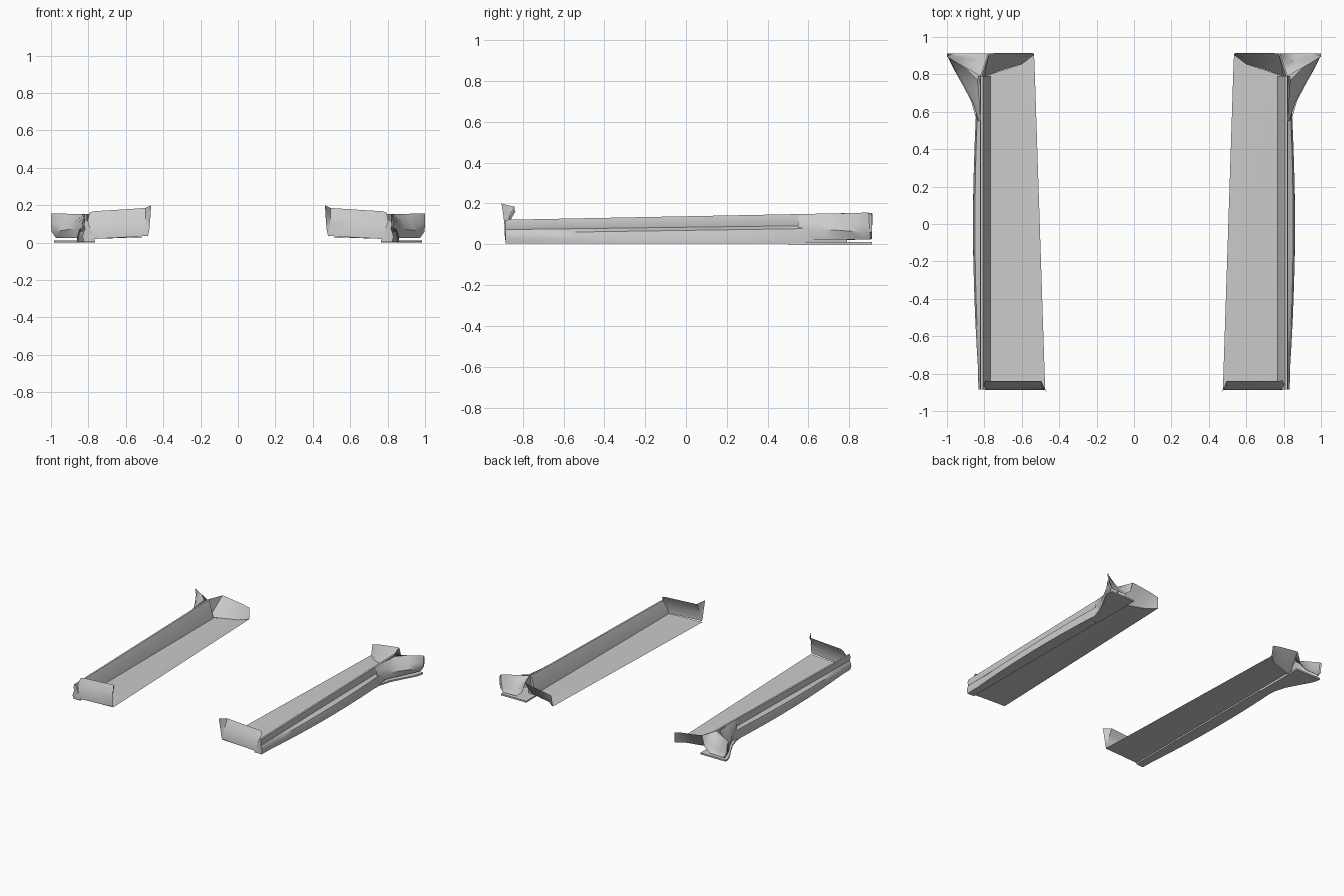
import bpy
import bmesh
from mathutils import Vector

cube = bpy.data.objects.get("Cube")
if cube:
    bpy.data.objects.remove(cube, do_unlink=True)

grey = bpy.data.materials.new("satin grey")
grey.use_nodes = True
colour = (0.6, 0.6, 0.6, 1)
grey.diffuse_color = colour
grey.node_tree.nodes["Principled BSDF"].inputs["Base Color"].default_value = colour


def loft(name, rows, facing, closed=False):
    """Skin equal-length rows of points, turn towards facing and mirror across x."""
    bm = bmesh.new()
    grid = [[bm.verts.new(p) for p in row] for row in rows]
    for a, b in zip(grid, grid[1:]):
        n = len(a)
        for i in range(n if closed else n - 1):
            j = (i + 1) % n
            bm.faces.new((a[i], a[j], b[j], b[i]))
    if closed:
        bm.faces.new(grid[0])
        bm.faces.new(grid[-1])
    bmesh.ops.remove_doubles(bm, verts=bm.verts, dist=0.0005)
    bmesh.ops.recalc_face_normals(bm, faces=bm.faces)
    if not closed:
        total = sum((f.normal * f.calc_area() for f in bm.faces), Vector())
        if total.dot(Vector(facing)) < 0:
            bmesh.ops.reverse_faces(bm, faces=bm.faces)
    mesh = bpy.data.meshes.new(name)
    bm.to_mesh(mesh)
    bm.free()
    mesh.materials.append(grey)
    obj = bpy.data.objects.new(name, mesh)
    bpy.context.collection.objects.link(obj)
    obj.modifiers.new("Mirror", "MIRROR").use_mirror_merge = False
    bpy.ops.object.select_all(action="DESELECT")
    obj.select_set(True)
    bpy.context.view_layer.objects.active = obj
    bpy.ops.object.shade_smooth_by_angle(angle=0.6)
    return obj


def top_z(y):
    return 0.12 + (y + 0.89) * 0.0195


def lerp(a, b, t):
    return Vector(a).lerp(Vector(b), t)


# Flat floor panel with a slightly tapered inner edge
loft("floor_panel", [
    [(0.475, -0.885, 0.03), (0.77, -0.885, 0.02)],
    [(0.532, 0.86, 0.03), (0.77, 0.80, 0.02)],
    [(0.535, 0.91, 0.03), (0.60, 0.855, 0.026)],
], (0, 0, 1))

# Long sill: hollowed outer side, bulging lower lip, leaning inner wall
sill = []
steps = 14
for k in range(steps + 1):
    y = -0.885 + 1.675 * k / steps
    t = top_z(y)
    bulge = 0.035 * max(0, 1 - (y / 0.8) ** 2)
    sweep = max(0, (y + 0.885) / 1.675)
    sill.append([(x, y, z) for x, z in (
        (0.765, 0.006), (0.768, 0.02), (0.80, t - 0.012), (0.806, t), (0.82, t),
        (0.824, t - 0.025), (0.818, 0.072 + 0.022 * sweep),
        (0.826 + bulge * 0.7, 0.055 + 0.025 * sweep), (0.832 + bulge * 0.8, 0.03),
        (0.826 + bulge, 0.012), (0.826 + bulge, 0.004))])
loft("side_sill", sill, (1, 0, 0), closed=True)

# Front end panel: leans back, inner edge curls forward
front = []
for t in (0, 0.15, 0.4, 0.7, 1):
    y = -0.888 + 0.048 * t ** 2
    z0 = 0.035 + 0.15 * t
    front.append([(0.482 - 0.017 * t ** 0.5, y - 0.065 * t ** 2, z0 + 0.015 * t),
                  (0.482, y - 0.03 * t ** 2, z0 + 0.006 * t),
                  (0.495, y, z0),
                  (0.65, y, 0.026 + 0.149 * t),
                  (0.77, y, 0.02 + 0.148 * t),
                  (0.822 - 0.027 * t, y + 0.004, 0.02 + 0.14 * t)])
loft("front_end_panel", front, (0, -1, 0))

# Rear end panel: slopes out backwards from the floor
rear_bottom = [(0.535, 0.905, 0.03), (0.60, 0.855, 0.026), (0.70, 0.825, 0.022), (0.80, 0.79, 0.02)]
rear_top = [(0.54, 0.915, 0.115), (0.61, 0.915, 0.13), (0.70, 0.915, 0.142), (0.775, 0.912, 0.153)]
loft("rear_end_panel", [[lerp(a, b, t) for a, b in zip(rear_bottom, rear_top)]
                        for t in (0, 0.5, 1)], (0, -1, 0))
loft("rear_corner_web", [[(0.80, 0.79, 0.02), (0.815, 0.79, 0.153)],
                         [(0.79, 0.85, 0.08), (0.775, 0.912, 0.153)]], (-1, 0, 0))

# Rear flare: outer wall sweeping out from the sill to the tip
flare_top = [(0.82, 0.55, 0.148), (0.826, 0.66, 0.15), (0.835, 0.77, 0.152),
             (0.90, 0.835, 0.154), (0.96, 0.87, 0.155), (1.0, 0.895, 0.155)]
flare_side = [(0.828, 0.55, 0.08), (0.863, 0.65, 0.075), (0.905, 0.73, 0.07),
              (0.945, 0.80, 0.065), (0.977, 0.855, 0.06), (0.998, 0.90, 0.06)]
flare_low = [(x - 0.025 * i / 5, y + 0.005, 0.024) for i, (x, y, z) in enumerate(flare_side)]
mid = [lerp(a, b, 0.6) + Vector((0.006, 0, 0)) * (i < 5)
       for i, (a, b) in enumerate(zip(flare_top, flare_side))]
loft("flare_wall", [flare_top, mid, flare_side, flare_low], (1, -1, 0))

# Scooped rear face of the flare
inner_rim = [(0.82, 0.79, 0.153)] + flare_top[3:] + [(1.0, 0.91, 0.14)]
outer_rim = [(0.778, 0.912, 0.15), (0.80, 0.912, 0.07), (0.85, 0.912, 0.03),
             (0.965, 0.912, 0.028), (0.995, 0.912, 0.06)]
scoop = [[lerp(a, b, t) - Vector((0, 0, 0.035 * t * (1 - t) * 4 * (i in (1, 2, 3))))
          for i, (a, b) in enumerate(zip(inner_rim, outer_rim))]
         for t in (0, 0.25, 0.5, 0.75, 1)]
loft("flare_scoop", scoop, (0, 1, 1))
loft("flare_tip", [[(1.0, 0.895, 0.155), (1.0, 0.912, 0.14)],
                   [(0.998, 0.90, 0.06), (0.995, 0.912, 0.06)],
                   [(0.973, 0.905, 0.024), (0.965, 0.912, 0.028)]], (1, 0, 0))

# Thin splitter lip under the flare
lip = [[(x, y, z), (min(0.985, ox), y, z)] for z in (0.012,)
       for y, ox in ((0.50, 0.842), (0.57, 0.846), (0.66, 0.872), (0.75, 0.92),
                     (0.83, 0.965), (0.88, 0.985), (0.912, 0.985))
       for x in (0.765,)]
loft("flare_lip", [[a, b, b - Vector((0, 0, 0.012)), a - Vector((0, 0, 0.012))]
                   for a, b in [(Vector(p), Vector(q)) for p, q in lip]], (0, 0, -1), closed=True)
